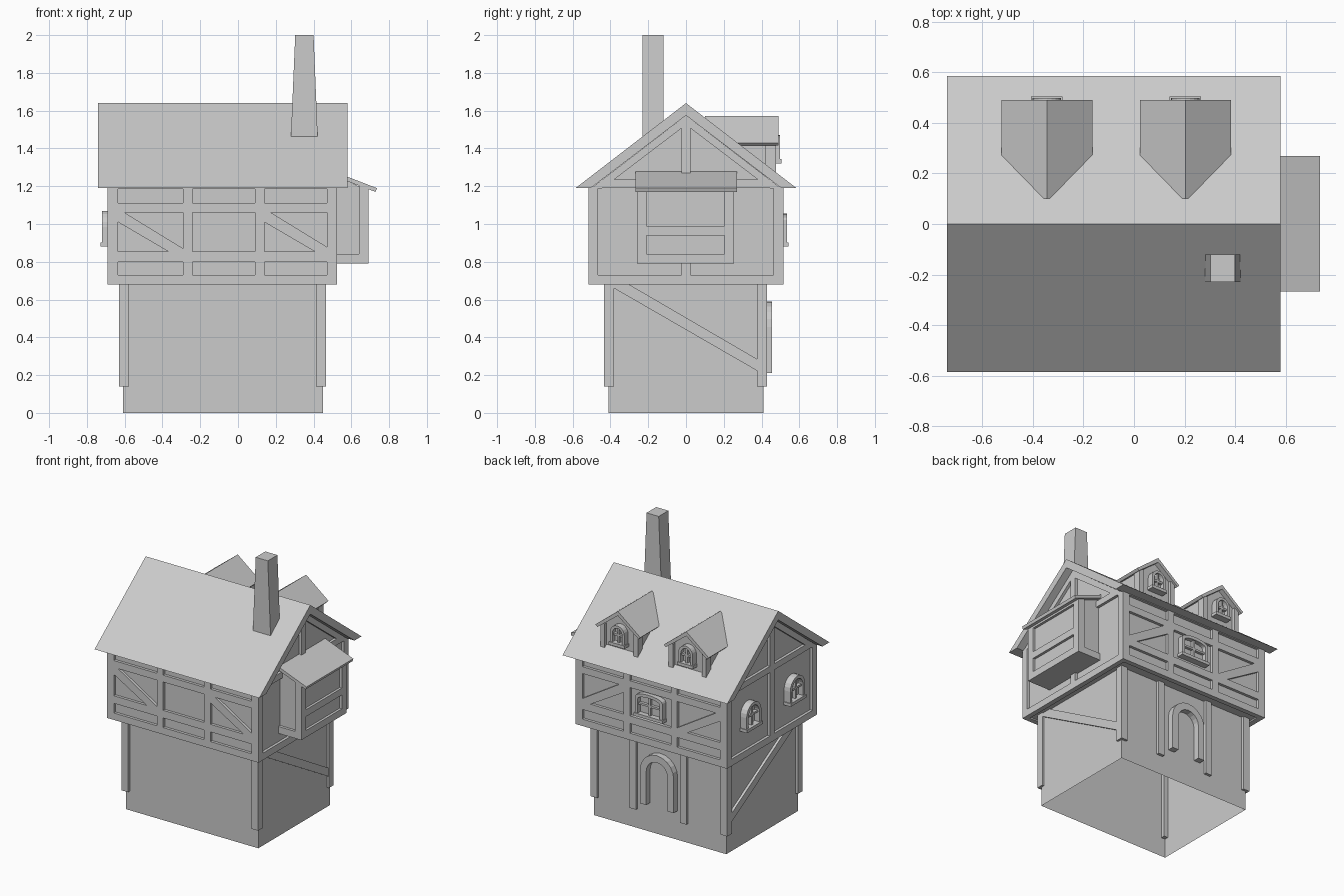
import bpy, bmesh, math

if "Cube" in bpy.data.objects:
    bpy.data.objects.remove(bpy.data.objects["Cube"])


def finish(name, bm):
    bmesh.ops.recalc_face_normals(bm, faces=bm.faces)
    me = bpy.data.meshes.new(name)
    bm.to_mesh(me)
    bm.free()
    ob = bpy.data.objects.new(name, me)
    bpy.context.collection.objects.link(ob)
    return ob


def prism(name, pts, axis, lo, hi):
    """Extrude a 2D outline: (y,z) along x, or (x,z) along y."""
    bm = bmesh.new()
    rings = []
    for d in (lo, hi):
        rings.append([bm.verts.new((d, a, z) if axis == 'x' else (a, d, z)) for a, z in pts])
    bm.faces.new(rings[0])
    bm.faces.new(rings[1][::-1])
    n = len(pts)
    for i in range(n):
        j = (i + 1) % n
        bm.faces.new((rings[0][i], rings[0][j], rings[1][j], rings[1][i]))
    return finish(name, bm)


def box(name, x0, x1, y0, y1, z0, z1):
    return prism(name, [(x0, z0), (x1, z0), (x1, z1), (x0, z1)], 'y', y0, y1)


def arch(c, z0, w, h, rise, n=10):
    """Outline of an arched opening, half width w, total height h."""
    pts = [(c - w, z0)]
    for i in range(n + 1):
        a = math.pi * (1 - i / n)
        pts.append((c + w * math.cos(a), z0 + h - rise + rise * math.sin(a)))
    return pts + [(c + w, z0)]


def arch_window(name, axis, c, z0, w, h, rise, face, out, t=0.022):
    """Pane, arched frame, sill and glazing bars; face to out is the depth."""
    d = out - face
    outer = arch(c, z0, w, h, rise)
    inner = arch(c, z0, w - t, h - t, max(rise - t * 0.5, 0.01))
    prism(name + "_pane", outer, axis, face - d * 0.5, face + d * 0.3)
    prism(name + "_frame", outer + inner[::-1], axis, face, out)
    bar = 0.007

    def rect(part, a0, a1, b0, b1, k):
        prism(name + part, [(a0, b0), (a1, b0), (a1, b1), (a0, b1)], axis, face, face + d * k)
    rect("_mullion", c - bar, c + bar, z0, z0 + h - t, 0.75)
    rect("_crossbar", c - w + t, c + w - t, z0 + h * 0.5 - bar, z0 + h * 0.5 + bar, 0.75)
    rect("_sill", c - w - 0.006, c + w + 0.006, z0 - 0.004, z0 + 0.018, 1.15)


# ground floor, open underneath
base = box("ground_floor", -0.61, 0.45, -0.41, 0.41, 0, 0.69)
bm = bmesh.new()
bm.from_mesh(base.data)
bmesh.ops.delete(bm, geom=[f for f in bm.faces if f.normal.z < -0.9], context='FACES_ONLY')
bm.to_mesh(base.data)
bm.free()

# ground floor corner posts and side braces
for x0 in (-0.63, 0.413):
    for y0 in (-0.433, 0.376):
        box("corner_post", x0, x0 + 0.052, y0, y0 + 0.052, 0.14, 0.69)
for x0, x1 in ((-0.628, -0.60), (0.44, 0.463)):
    prism("side_brace", [(-0.39, 0.665), (-0.39, 0.685), (-0.31, 0.685), (0.385, 0.28), (0.385, 0.218)],
          'x', x0, x1)

# back door surround with flanking posts
outer, inner = arch(-0.085, 0.21, 0.135, 0.38, 0.135), arch(-0.085, 0.21, 0.085, 0.33, 0.085)
prism("door_arch", outer + inner[::-1], 'y', 0.40, 0.455)
for x in (0.125, -0.28):
    box("door_post", x - 0.025, x + 0.025, 0.40, 0.43, 0.14, 0.69)

# upper storey walls, with gables
prism("upper_walls", [(-0.495, 0.69), (0.495, 0.69), (0.495, 1.19), (0, 1.57), (-0.495, 1.19)],
      'x', -0.67, 0.505)

# timber frame on the long sides
X0, X1, Y, Z0 = -0.69, 0.525, 0.515, 0.68
for y0, y1 in ((-Y, -0.48), (0.48, Y)):
    for a, b in ((X0, -0.635), (-0.29, -0.24), (0.09, 0.14), (0.47, X1)):
        box("wall_stud", a, b, y0, y1, Z0, 1.2)
    for a, b in ((Z0, 0.73), (0.80, 0.855), (1.06, 1.11), (1.185, 1.2)):
        box("wall_rail", X0, X1, y0, y1, a, b)
    for x in (-0.635, 0.14):
        prism("wall_brace", [(x, 1.06), (x, 1.01), (x + 0.265, 0.855), (x + 0.345, 0.855),
                             (x + 0.345, 0.87), (x + 0.035, 1.06)], 'y', y0, y1)

# timber frame on the gable ends
for x0, x1 in ((X0, -0.65), (0.49, X1)):
    for a, b in ((-Y, -0.465), (0.463, Y)):
        box("gable_corner", x0, x1, a, b, Z0, 1.19)
    box("gable_sill", x0, x1, -Y, Y, Z0, 0.73)
    box("gable_tie", x0, x1, -0.46, 0.46, 1.19, 1.235)
    box("gable_post", x0, x1, -0.025, 0.025, Z0, 1.56)
    for s in (-1, 1):
        prism("gable_rafter", [(s * 0.515, 1.18), (0, 1.575), (0, 1.525), (s * 0.44, 1.19)], 'x', x0, x1)

# main roof
prism("main_roof", [(-0.585, 1.19), (0, 1.64), (0.585, 1.19), (0.505, 1.19), (0, 1.575), (-0.505, 1.19)],
      'x', -0.74, 0.58)

# tapered chimney
prism("chimney", [(0.28, 1.46), (0.422, 1.46), (0.40, 2.0), (0.303, 2.0)], 'y', -0.23, -0.12)

# bay on the right side
box("bay_core", 0.50, 0.672, -0.24, 0.24, 0.80, 1.20)
box("bay_floor", 0.50, 0.69, -0.26, 0.255, 0.79, 0.84)
for a, b in ((-0.26, -0.208), (0.203, 0.255)):
    box("bay_post", 0.64, 0.69, a, b, 0.79, 1.2)
for a, b in ((0.94, 0.99), (1.17, 1.2)):
    box("bay_rail", 0.64, 0.69, -0.26, 0.255, a, b)
prism("bay_roof", [(0.51, 1.277), (0.735, 1.19), (0.728, 1.17), (0.51, 1.252)], 'y', -0.267, 0.27)
prism("bay_cheeks", [(0.50, 1.19), (0.66, 1.19), (0.51, 1.26)], 'y', -0.24, 0.24)

# dormers on the back slope
for c in (-0.345, 0.203):
    prism("dormer_body", [(c - 0.14, 1.25), (c + 0.14, 1.25), (c + 0.14, 1.43), (c, 1.545), (c - 0.14, 1.43)],
          'y', 0.2, 0.455)
    for s in (-1, 1):
        a, b = sorted((c + s * 0.115, c + s * 0.15))
        box("dormer_post", a, b, 0.42, 0.476, 1.255, 1.445)
    prism("dormer_roof", [(c - 0.18, 1.43), (c, 1.572), (c + 0.18, 1.43), (c + 0.165, 1.415),
                          (c, 1.54), (c - 0.165, 1.415)], 'y', 0.10, 0.49)
    arch_window("dormer_window", 'y', c, 1.325, 0.057, 0.145, 0.057, 0.45, 0.498, 0.018)

# upper windows: two on the left gable, one at the back
for y in (-0.25, 0.25):
    arch_window("gable_window", 'x', y, 0.885, 0.085, 0.185, 0.085, -0.665, -0.72)
arch_window("back_window", 'y', -0.075, 0.885, 0.11, 0.17, 0.035, 0.49, 0.535)
